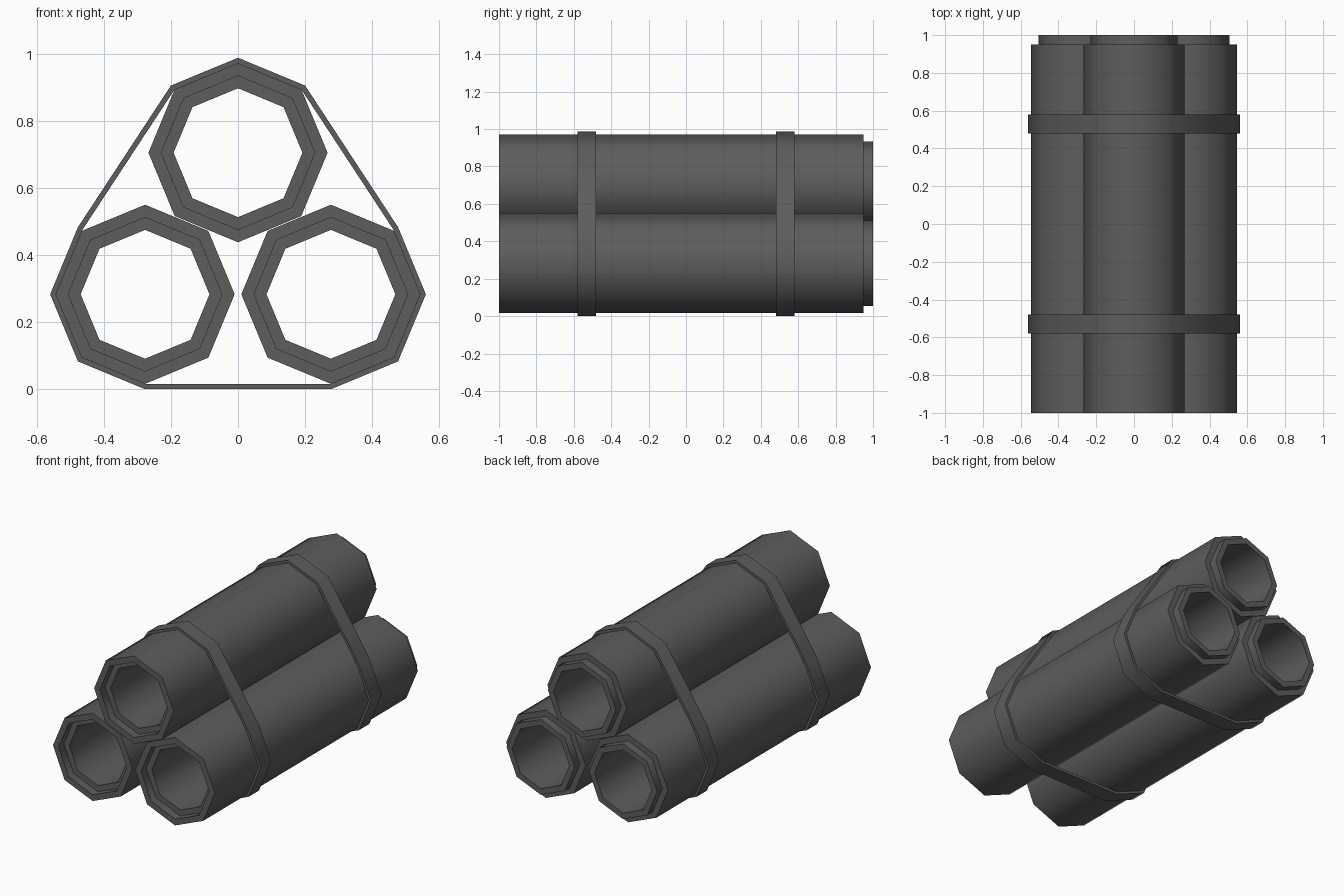
import bpy, bmesh
from math import sin, cos, radians

default = bpy.data.objects.get("Cube")
if default:
    bpy.data.objects.remove(default, do_unlink=True)

gray = bpy.data.materials.new("dark gray")
gray.use_nodes = True
gray.diffuse_color = (0.11, 0.11, 0.11, 1)
gray.node_tree.nodes["Principled BSDF"].inputs["Base Color"].default_value = gray.diffuse_color


def ring_object(name, loops):
    """Skin a closed series of equally long closed loops into one solid ring."""
    bm = bmesh.new()
    rows = [[bm.verts.new(p) for p in loop] for loop in loops]
    for a, b in zip(rows, rows[1:] + rows[:1]):
        for i in range(len(a)):
            j = (i + 1) % len(a)
            bm.faces.new((a[i], a[j], b[j], b[i]))
    bmesh.ops.recalc_face_normals(bm, faces=bm.faces)
    mesh = bpy.data.meshes.new(name)
    bm.to_mesh(mesh)
    bm.free()
    mesh.materials.append(gray)
    obj = bpy.data.objects.new(name, mesh)
    bpy.context.collection.objects.link(obj)
    bpy.ops.object.select_all(action='DESELECT')
    obj.select_set(True)
    bpy.context.view_layer.objects.active = obj
    bpy.ops.object.shade_smooth_by_angle(angle=radians(60))
    return obj


def corner(center, r, degrees, y):
    a = radians(degrees)
    return (center[0] + r * cos(a), y, center[1] + r * sin(a))


TOP, LEFT, RIGHT = (0, 0.705), (0.277, 0.283), (-0.277, 0.283)
OUTER, LIP, BORE = 0.267, 0.229, 0.192

# Octagonal tubes: socket at the front, stepped lip at the back
profile = [(OUTER, -1), (OUTER, 0.95), (LIP, 0.95), (LIP, 1),
           (BORE, 1), (BORE, -0.95), (LIP, -0.95), (LIP, -1)]
for name, c in (("top_tube", TOP), ("left_tube", LEFT), ("right_tube", RIGHT)):
    ring_object(name, [[corner(c, r, k * 45, y) for k in range(8)] for r, y in profile])

# Straps wrapped tightly round all three tubes
wrap = ([(TOP, a) for a in (45, 90, 135)]
        + [(RIGHT, a) for a in (135, 180, 225, 270)]
        + [(LEFT, a) for a in (270, 315, 360, 405)])
for name, y in (("front_strap", -0.53), ("back_strap", 0.53)):
    section = [(0.283, y - 0.05), (0.283, y + 0.05), (OUTER, y + 0.05), (OUTER, y - 0.05)]
    ring_object(name, [[corner(c, r, a, yy) for c, a in wrap] for r, yy in section])
